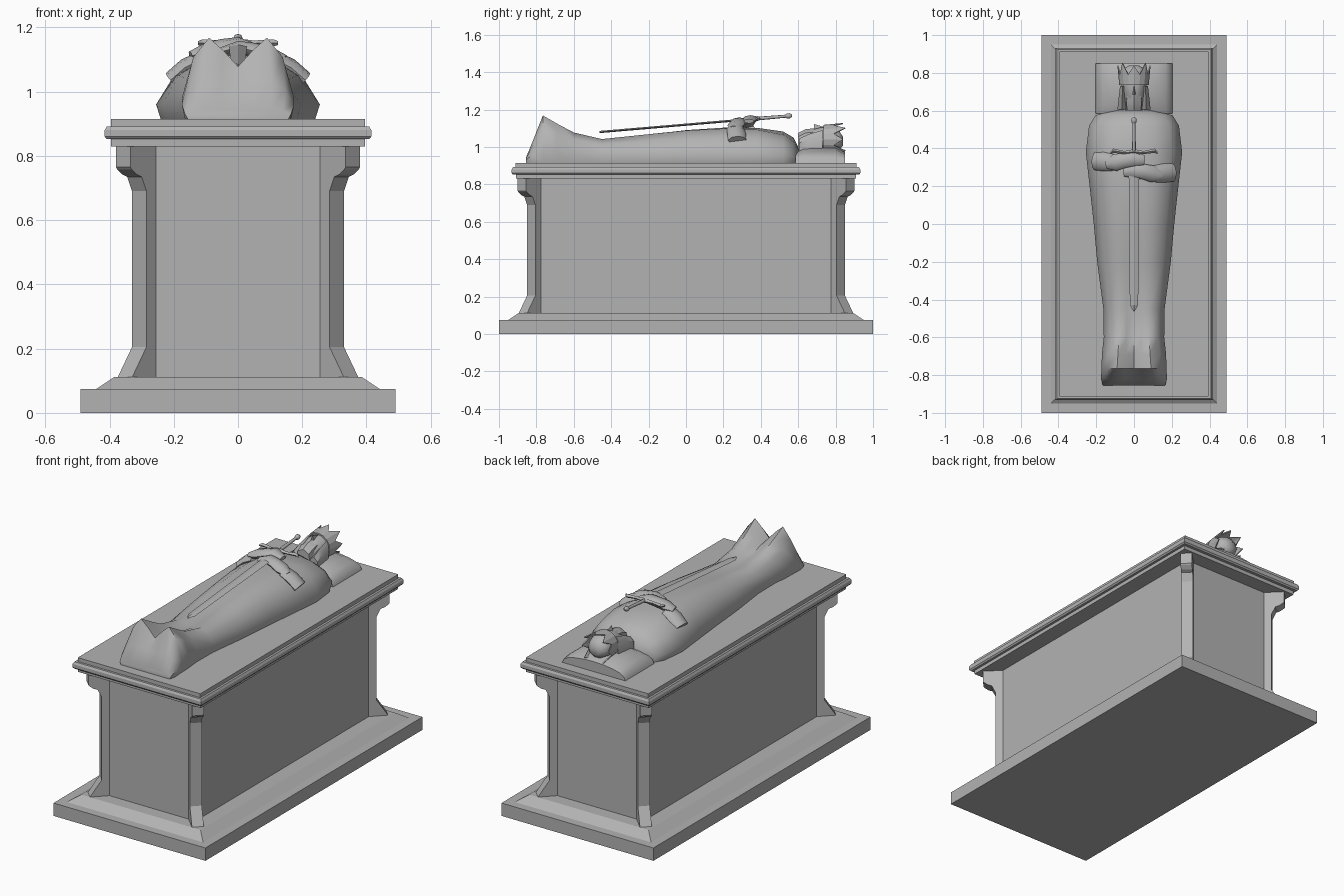
import bpy, bmesh, math
from mathutils import Vector, Matrix

if "Cube" in bpy.data.objects:
    bpy.data.objects.remove(bpy.data.objects["Cube"])

stone = bpy.data.materials.new("grey stone")
stone.use_nodes = True
stone.diffuse_color = (0.45, 0.45, 0.45, 1)
stone.node_tree.nodes["Principled BSDF"].inputs["Base Color"].default_value = (0.45, 0.45, 0.45, 1)


def finish(name, bm, smooth=None, subdiv=0):
    bmesh.ops.recalc_face_normals(bm, faces=bm.faces)
    mesh = bpy.data.meshes.new(name)
    bm.to_mesh(mesh)
    bm.free()
    mesh.materials.append(stone)
    ob = bpy.data.objects.new(name, mesh)
    bpy.context.collection.objects.link(ob)
    if subdiv:
        ob.modifiers.new("rounding", "SUBSURF").levels = subdiv
    if smooth:
        bpy.ops.object.select_all(action="DESELECT")
        ob.select_set(True)
        bpy.context.view_layer.objects.active = ob
        bpy.ops.object.shade_smooth_by_angle(angle=math.radians(smooth))
    return ob


def loft(name, rings, smooth=None, subdiv=0):
    """Skin a list of equal-length closed rings and cap both ends."""
    bm = bmesh.new()
    vs = [[bm.verts.new(p) for p in ring] for ring in rings]
    n = len(vs[0])
    for a, b in zip(vs, vs[1:]):
        for i in range(n):
            j = (i + 1) % n
            bm.faces.new((a[i], a[j], b[j], b[i]))
    bm.faces.new(vs[0])
    bm.faces.new(vs[-1])
    return finish(name, bm, smooth, subdiv)


def steps(name, levels):
    """Stack of rectangles: half width, half length, height."""
    return loft(name, [[(-x, -y, z), (x, -y, z), (x, y, z), (-x, y, z)] for x, y, z in levels])


def oval(c, rx, rz, n=8, turn=0.0):
    return [(c[0] + rx * math.cos(turn + math.tau * i / n), c[1],
             c[2] + rz * math.sin(turn + math.tau * i / n)) for i in range(n)]


# Plinth, chest and lid
steps("plinth", [(.49, 1, 0), (.49, 1, .075), (.44, .95, .075), (.385, .895, .112)])
steps("chest", [(.30, .82, .10), (.30, .82, .84)])
steps("lid", [(.395, .908, .83), (.395, .908, .852), (.408, .925, .852), (.415, .932, .86),
              (.415, .932, .88), (.408, .925, .892), (.395, .912, .892), (.395, .912, .915)])

# Diagonal corner posts: outward offset and height
post = [(.05, .10), (.045, .11), (0, .205), (0, .69), (.015, .735), (.03, .742),
        (.046, .758), (.05, .765), (.05, .84)]
for sx, side in ((1, "left"), (-1, "right")):
    for sy, end in ((-1, "front"), (1, "back")):
        loft(f"{end}_{side}_post", [
            [(sx * (.285 + o), sy * (.85 + o), z), (sx * (.33 + o), sy * (.805 + o), z),
             (sx * .25, sy * .725, z), (sx * .205, sy * .77, z)] for o, z in post])

# Pillow, arched across its width
pillow = []
for y, k in ((.585, .72), (.63, 1), (.80, 1), (.85, .72)):
    arch = [(.205 * math.cos(math.pi * i / 10), y, .912 + .085 * k * math.sin(math.pi * i / 10) ** .8)
            for i in range(11)]
    pillow.append(arch)
loft("pillow", pillow, 50)

# Robed body: y, half width, height of widest point, ridge x, ridge height, centre height
sections = [
    (-.855, .165, .93, .10, .945, .945),
    (-.82, .175, .96, .105, 1.03, 1.02),
    (-.765, .172, .99, .09, 1.168, 1.078),
    (-.69, .170, .98, .085, 1.125, 1.065),
    (-.60, .160, .97, .08, 1.077, 1.04),
    (-.45, .162, .96, .08, 1.042, 1.028),
    (-.20, .195, .96, .09, 1.068, 1.062),
    (.0, .213, .96, .10, 1.088, 1.09),
    (.20, .235, .96, .11, 1.098, 1.103),
    (.38, .255, .96, .12, 1.092, 1.102),
    (.52, .238, .96, .11, 1.065, 1.082),
    (.575, .205, .95, .09, 1.03, 1.05),
    (.605, .10, .94, .06, .98, .99),
]
rings = []
for y, w, zm, xr, zr, zc in sections:
    half = [(xr * .5, zr * .55 + zc * .45), (xr, zr),
            (xr + (w - xr) * .6, zm + (zr - zm) * .66), (w, zm), (w * .94, .912)]
    right = [(-x, z) for x, z in reversed(half)]
    # the foot end leans: the toe tip overhangs less than the hem
    rings.append([(x, y, z) for x, z in right + [(0, zc)] + half])
loft("robed_body", rings, 60)

# Forearms, cuffs and crossed hands
def tube(name, pts, smooth=50):
    """Oval tube through points of (x, y, z, radius across, radius up)."""
    out = []
    for i, (x, y, z, r, h) in enumerate(pts):
        a, b = Vector(pts[max(i - 1, 0)][:3]), Vector(pts[min(i + 1, len(pts) - 1)][:3])
        d = (b - a).normalized()
        s = d.cross(Vector((0, 0, 1))).normalized()
        u = s.cross(d)
        out.append([Vector((x, y, z)) + s * r * math.cos(math.tau * k / 8) + u * h * math.sin(math.tau * k / 8)
                    for k in range(8)])
    return loft(name, out, smooth)


for s, y, dz, side in ((-1, .325, .012, "right"), (1, .265, 0, "left")):
    tube(f"{side}_forearm", [(s * .205, y + .01, 1.035, .05, .03), (s * .16, y + .005, 1.075, .05, .03),
                             (s * .11, y, 1.10, .045, .028)])
    tube(f"{side}_hand", [(s * .147, y - .01, 1.10 + dz, .024, .014), (s * .10, y, 1.115 + dz, .045, .024),
                          (s * .05, y + .012, 1.128 + dz, .040, .024), (s * .0, y + .02, 1.138 + dz, .042, .02),
                          (-s * .055, y + .012, 1.125 + dz, .026, .012)])

# Sword, resting on the body
def lean(y):
    return 1.08 + (y + .46) * .085


blade = []
for y, w in ((-.462, .003), (-.43, .022), (.38, .029)):
    z = lean(y)
    blade.append([(-w, y, z), (0, y, z + .006), (w, y, z), (0, y, z - .006)])
loft("sword_blade", blade)
loft("sword_grip", [oval((0, y, lean(y)), r, r) for y, r in ((.375, .010), (.46, .009), (.54, .008))], 50)
loft("sword_pommel", [oval((0, y, lean(y)), r, r) for y, r in
                      ((.53, .006), (.54, .014), (.555, .014), (.567, .005))], 50)
guard = []
for x, y, r in ((-.125, .375, .006), (-.11, .388, .011), (-.05, .378, .008), (0, .382, .014),
                (.05, .378, .008), (.11, .388, .011), (.125, .375, .006)):
    guard.append([(x, y + r, lean(y)), (x, y, lean(y) + r), (x, y - r, lean(y)), (x, y, lean(y) - r)])
loft("sword_guard", guard)

# Head, face, beard and hair
loft("head", [oval((0, y, z), rx, rz, 10) for y, rx, rz, z in
              ((.60, .045, .04, 1.01), (.65, .052, .058, 1.03), (.72, .066, .068, 1.04),
               (.78, .07, .066, 1.04), (.82, .058, .052, 1.035), (.84, .025, .025, 1.03))], 50)
loft("beard", [[(-w, y, 1.0), (w, y, 1.0), (w * .8, y, z - .02), (0, y, z), (-w * .8, y, z - .02)]
               for y, w, z in ((.60, .045, 1.075), (.64, .05, 1.095), (.69, .045, 1.10))], 40)
loft("nose", [[(-w, y, 1.08), (w, y, 1.08), (0, y, z)]
              for y, w, z in ((.685, .014, 1.122), (.735, .006, 1.108))])
for s, side in ((1, "left"), (-1, "right")):
    loft(f"{side}_hair", [[(s * a, y, .97), (s * b, y, .97), (s * b, y, z - .025), (s * (a + b) / 2, y, z), (s * a, y, z - .02)]
                          for y, a, b, z in ((.605, .042, .088, 1.045), (.66, .045, .082, 1.07),
                                             (.73, .045, .074, 1.09))], 40)

# Open crown: a band whose upper rim rises in points
bm = bmesh.new()
N = 16
rows = []
for i in range(N):
    a = math.tau * i / N + math.pi / 2
    ca, sa = math.cos(a), math.sin(a)
    tip = .853 if i % 4 == 2 else .84 if i % 4 == 0 else .79
    flare = .006 if tip > .8 else 0
    outline = ((.078, .735), (.082 + flare, tip), (.076 + flare, tip), (.070, .735))
    rows.append([bm.verts.new((r * ca, y, 1.04 + r * sa)) for r, y in outline])
for i in range(N):
    p, q = rows[i], rows[(i + 1) % N]
    for k in range(4):
        m = (k + 1) % 4
        bm.faces.new((p[k], q[k], q[m], p[m]))
finish("crown", bm)
